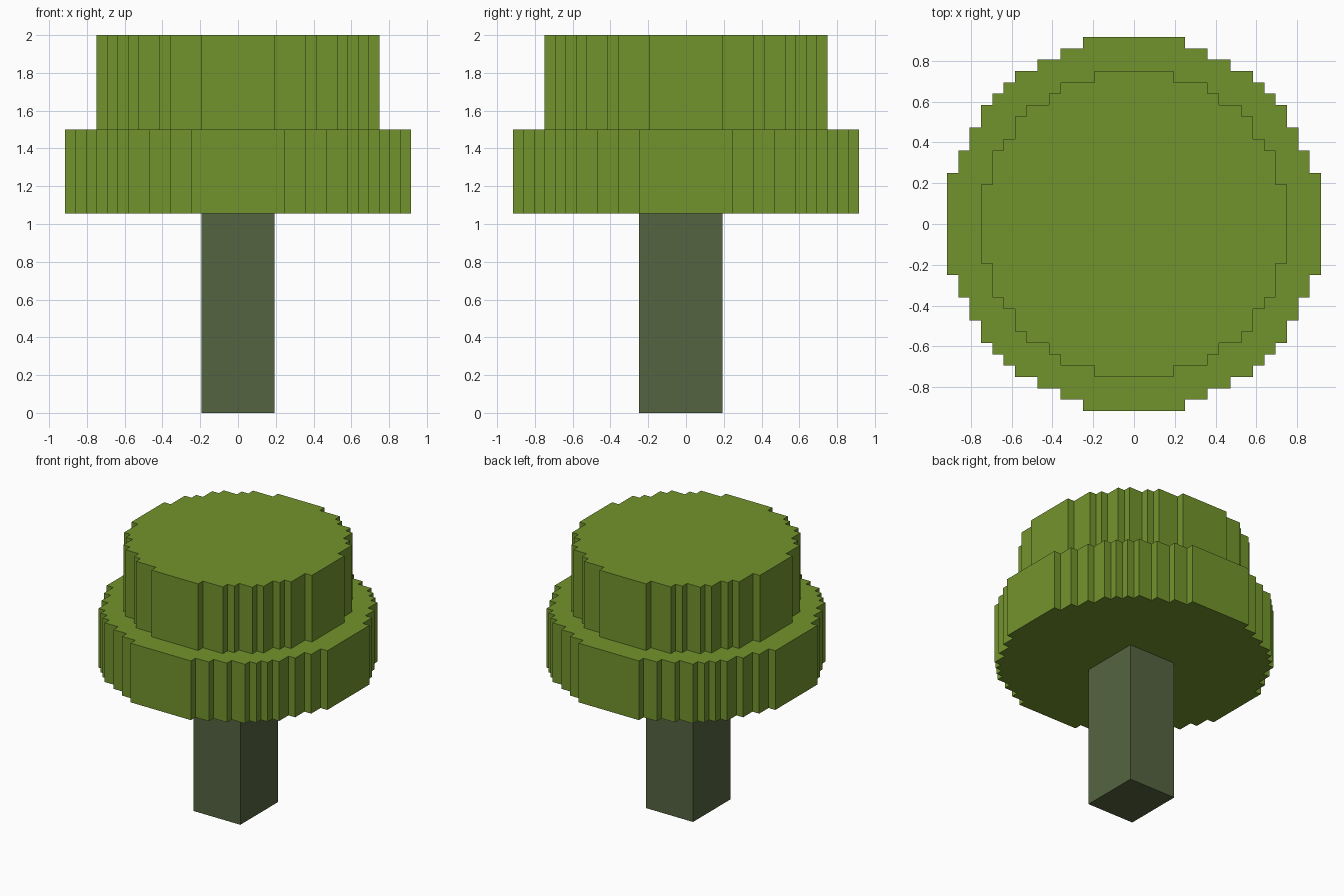
import bpy
import bmesh
import math

if "Cube" in bpy.data.objects:
    bpy.data.objects.remove(bpy.data.objects["Cube"])

V = 2 / 36  # size of one block step


def material(name, rgb):
    m = bpy.data.materials.new(name)
    m.diffuse_color = (*rgb, 1)
    m.use_nodes = True
    m.node_tree.nodes["Principled BSDF"].inputs["Base Color"].default_value = m.diffuse_color
    return m


leaf_green = material("leaf green", (0.171, 0.296, 0.026))
trunk_green = material("dark grey green", (0.091, 0.127, 0.053))


def stepped_circle(n):
    """Outline of a block-stepped disc, 2n+1 blocks across."""
    right = []
    for j in range(-n, n + 1):
        w = math.floor(math.sqrt((n + 0.5) ** 2 - j * j)) + 0.5
        right += [(w, j - 0.5), (w, j + 0.5)]
    pts = right + [(-x, y) for x, y in reversed(right)]
    # drop repeated and in-line points
    out = []
    for i, p in enumerate(pts):
        a, b = pts[i - 1], pts[(i + 1) % len(pts)]
        if p in out:
            continue
        if (a[0] == p[0] == b[0]) or (a[1] == p[1] == b[1]):
            continue
        out.append(p)
    return out


def prism(name, outline, z0, z1, mat, bottom=True, top=True):
    """Extrude an outline (in blocks) from z0 to z1."""
    bm = bmesh.new()
    low = [bm.verts.new((x * V, y * V, z0 * V)) for x, y in outline]
    high = [bm.verts.new((x * V, y * V, z1 * V)) for x, y in outline]
    n = len(outline)
    for i in range(n):
        k = (i + 1) % n
        bm.faces.new((low[i], low[k], high[k], high[i]))
    if bottom:
        bm.faces.new(low[::-1])
    if top:
        bm.faces.new(high)
    me = bpy.data.meshes.new(name)
    bm.to_mesh(me)
    bm.free()
    me.materials.append(mat)
    ob = bpy.data.objects.new(name, me)
    bpy.context.collection.objects.link(ob)
    return ob


# Trunk: 7 x 8 blocks, one block deeper towards the front
prism("trunk", [(-3.5, -4.5), (3.5, -4.5), (3.5, 3.5), (-3.5, 3.5)],
      0, 19, trunk_green, top=False)

# Foliage: wide lower tier and narrower upper tier
prism("lower_foliage", stepped_circle(16), 19, 27, leaf_green)
prism("upper_foliage", stepped_circle(13), 27, 36, leaf_green, bottom=False)
